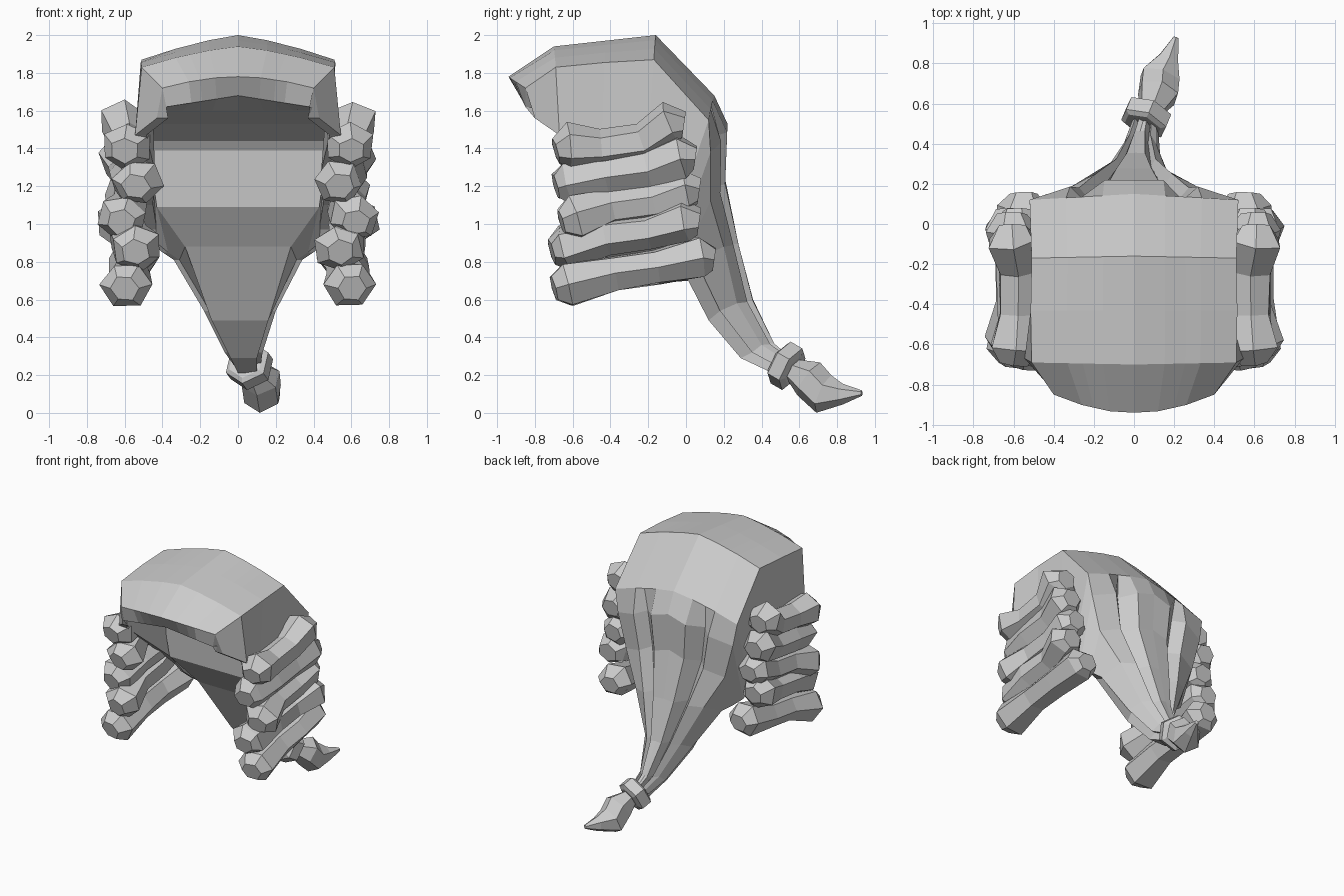
import bpy, bmesh, math, random
from mathutils import Vector

if "Cube" in bpy.data.objects:
    bpy.data.objects.remove(bpy.data.objects["Cube"])

random.seed(4)
mat = bpy.data.materials.new("pale grey hair")
mat.diffuse_color = (0.6, 0.6, 0.6, 1)
mat.use_nodes = True
mat.node_tree.nodes["Principled BSDF"].inputs["Base Color"].default_value = mat.diffuse_color


def finish(bm, name):
    bmesh.ops.recalc_face_normals(bm, faces=bm.faces)
    me = bpy.data.meshes.new(name)
    bm.to_mesh(me)
    bm.free()
    me.materials.append(mat)
    ob = bpy.data.objects.new(name, me)
    bpy.context.collection.objects.link(ob)
    return ob


def bridge(bm, rings):
    n = len(rings[0])
    for a, b in zip(rings, rings[1:]):
        for i in range(n):
            j = (i + 1) % n
            bm.faces.new((a[i], a[j], b[j], b[i]))


def tube(name, stations, sides=6, squash=1.0, axis=None, spin=0.0, jitter=0.0):
    """Faceted tube through (x, y, z, radius) stations."""
    bm = bmesh.new()
    pts = [Vector(s[:3]) for s in stations]
    rings = []
    for k, s in enumerate(stations):
        d = Vector(axis) if axis else pts[min(k + 1, len(pts) - 1)] - pts[max(k - 1, 0)]
        d.normalize()
        u = d.cross(Vector((0, 0, 1))).normalized()
        v = u.cross(d)
        ring = []
        for i in range(sides):
            a = 2 * math.pi * i / sides + spin
            r = s[3] * (1 + random.uniform(-jitter, jitter))
            ring.append(bm.verts.new(pts[k] + r * (squash * math.cos(a) * u + math.sin(a) * v)))
        rings.append(ring)
    bridge(bm, rings)
    bm.faces.new(rings[0])
    bm.faces.new(rings[-1])
    return finish(bm, name)


# Cap and tail: arched shell stations from the fringe, over the crown, down to the tie.
# outer centre (y, z), shoulder (x, y, z), wall bottom (x, y, z), inner (x, y, z), x drift
CAP = [
    (-.94, 1.78, .40, -.85, 1.72, .43, -.80, 1.56, .38, -.85, 1.62, 0),
    (-.70, 1.94, .51, -.69, 1.83, .545, -.67, 1.47, .45, -.69, 1.60, 0),
    (-.43, 1.97, .515, -.43, 1.855, .50, -.45, 1.28, .46, -.45, 1.53, 0),
    (-.16, 2.00, .51, -.17, 1.87, .51, -.22, 1.10, .46, -.27, 1.44, 0),
    (.15, 1.68, .52, .12, 1.55, .49, -.08, .97, .455, -.24, 1.39, 0),
    (.22, 1.53, .49, .13, 1.38, .46, -.04, .90, .45, -.23, 1.24, 0),
    (.205, 1.25, .42, .13, 1.12, .40, .00, .85, .43, -.22, 1.09, 0),
    (.275, .90, .29, .20, .88, .34, .05, .81, .28, -.08, .88, 0),
    (.355, .60, .15, .27, .58, .19, .18, .54, .15, .12, .49, .01),
    (.46, .37, .08, .40, .36, .10, .35, .32, .07, .29, .29, .03),
    (.53, .30, .06, .51, .29, .07, .48, .25, .05, .46, .21, .05),
]
SPLITS = [0.3, 0.5, 0.65]


def cap_rows(k, s):
    c, sh = Vector((0, s[0], s[1])), Vector(s[2:5])
    bot, inn = Vector(s[5:8]), Vector(s[8:11])
    groove = 0.06 if 5 <= k <= 7 else (0.025 if k >= 8 else 0)
    half = [c]
    for t in SPLITS:
        p = c.lerp(sh, t)
        p.z += 0.012 if k < 5 else 0
        if k == 0:
            p.y -= 0.02
        elif t == 0.5:
            p.y -= groove
        elif k > 4:
            p.y += 0.025
        half.append(p)
    half += [sh, bot]
    c_in = inn * 1
    c_in.x = 0
    if k == 0:
        c_in += Vector((0, -.03, .06))
    thin = 0.06 if k < 5 else 0.03
    inner = [c_in] + [c_in.lerp(inn, t) for t in SPLITS] + [inn, bot + Vector((-thin, 0, 0))]
    rows = []
    for h in (half, inner):
        left = [Vector((-p.x, p.y, p.z)) for p in h[:0:-1]]
        rows.append([p + Vector((s[11], 0, 0)) for p in left + h])
    return rows


bm = bmesh.new()
rings = []
for k, s in enumerate(CAP):
    outer, inner = cap_rows(k, s)
    rings.append([bm.verts.new(p) for p in outer + inner[::-1]])
bridge(bm, rings)
for r in (rings[0], rings[-1]):
    n = len(r)
    for i in range(n // 2 - 1):
        bm.faces.new((r[i], r[i + 1], r[n - 2 - i], r[n - 1 - i]))
finish(bm, "cap_and_tail")

# Side curls: front (x, y, z), middle z, back (x, y, z)
CURLS = [
    (.59, -.62, 1.41, 1.42, .61, -.08, 1.54),
    (.53, -.62, 1.22, 1.27, .61, -.02, 1.36),
    (.61, -.59, 1.03, 1.10, .58, .00, 1.18),
    (.53, -.64, .87, .94, .62, .00, 1.02),
    (.59, -.63, .68, .75, .55, .08, .82),
]
for side, label in ((1, "right"), (-1, "left")):
    for n, (fx, fy, fz, mz, bx, by, bz) in enumerate(CURLS):
        mx, my = .58, (fy + by) / 2
        path = [(fx + .01, fy - .07, fz - .02, .07), (fx, fy, fz, .125),
                (mx, my - .1, mz - .01, .10), (mx, my + .12, mz + .02, .10),
                (bx, by, bz, .122), (bx, by + .07, bz - .01, .07)]
        tube(f"curl_{label}_{n + 1}", [(side * x, y, z, r) for x, y, z, r in path],
             squash=1.08, spin=.5 + .4 * n, jitter=.08)

# Tie band round the tail
AX = Vector((.08, .19, -.11)).normalized()
mid = Vector((.06, .53, .25))
tube("tie_band", [(*(mid + AX * t), r) for t, r in
                  ((-.05, .10), (-.035, .125), (.04, .125), (.055, .09))],
     axis=AX, spin=.5)

# Flicked tail end below the tie
tube("tail_end", [(.08, .56, .23, .06), (.12, .65, .18, .108), (.13, .73, .10, .108),
                  (.175, .83, .10, .055), (.21, .93, .105, .015)], spin=.5)
